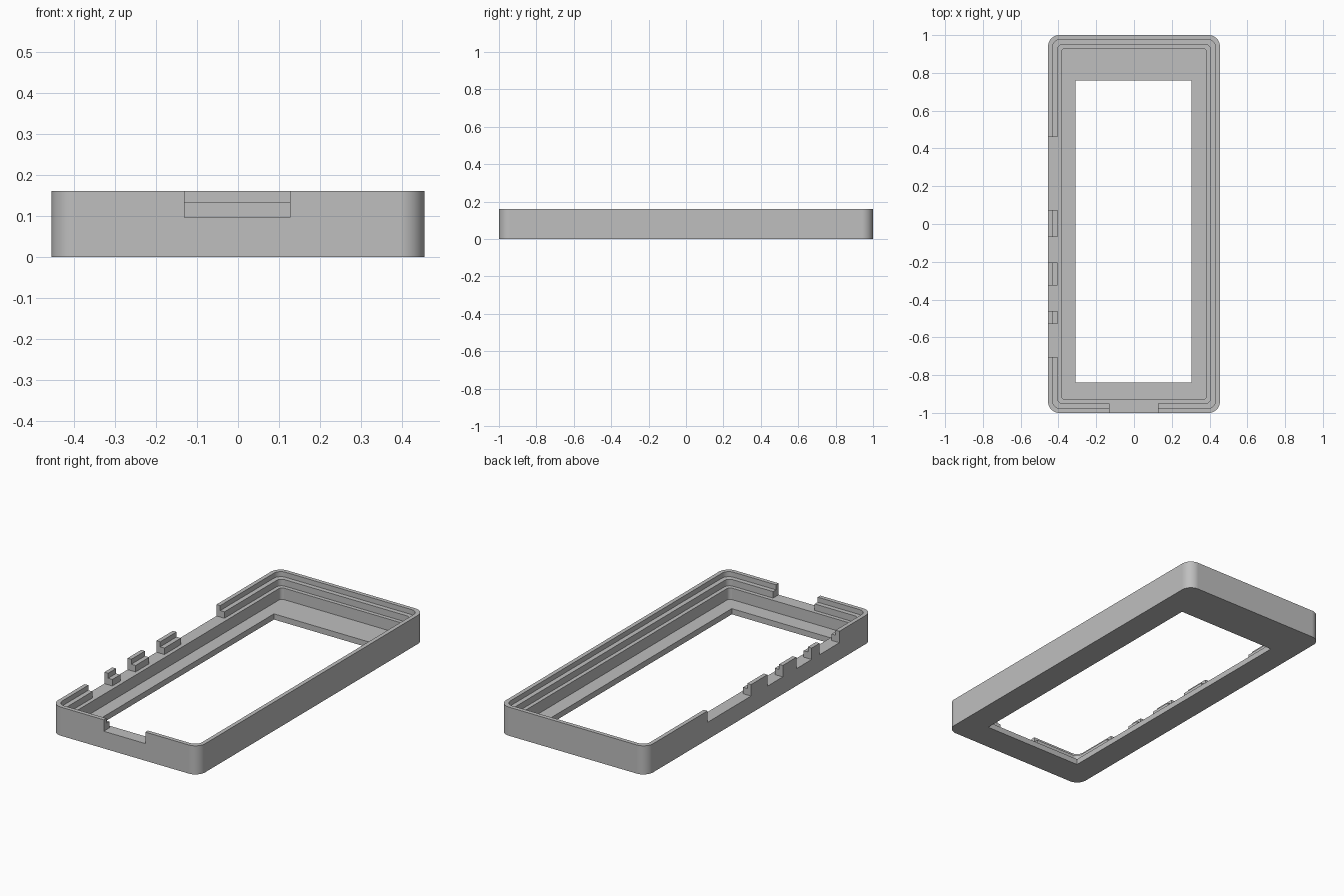
import bpy, bmesh, math

if "Cube" in bpy.data.objects:
    bpy.data.objects.remove(bpy.data.objects["Cube"], do_unlink=True)

HALF_X, HALF_Y, HEIGHT = 0.455, 1.0, 0.16
FLOOR, LOW_LEDGE, HIGH_LEDGE = 0.032, 0.096, 0.132
ABOVE = 0.3

grey = bpy.data.materials.new("plain_grey")
grey.use_nodes = True
colour = (0.52, 0.52, 0.52, 1)
grey.diffuse_color = colour
grey.node_tree.nodes["Principled BSDF"].inputs["Base Color"].default_value = colour


def prism(name, outline, z0, z1):
    """Upright solid from a closed outline."""
    bm = bmesh.new()
    base = bm.faces.new([bm.verts.new((x, y, z0)) for x, y in outline])
    top = bmesh.ops.extrude_face_region(bm, geom=[base])["geom"]
    verts = [v for v in top if isinstance(v, bmesh.types.BMVert)]
    bmesh.ops.translate(bm, verts=verts, vec=(0, 0, z1 - z0))
    bmesh.ops.recalc_face_normals(bm, faces=bm.faces[:])
    mesh = bpy.data.meshes.new(name)
    bm.to_mesh(mesh)
    bm.free()
    mesh.materials.append(grey)
    obj = bpy.data.objects.new(name, mesh)
    bpy.context.scene.collection.objects.link(obj)
    return obj


def rounded(inset, radius, steps=10):
    """Case outline moved inwards, with round corners."""
    points = []
    for quarter, (sx, sy) in enumerate([(1, 1), (-1, 1), (-1, -1), (1, -1)]):
        cx = sx * (HALF_X - inset - radius)
        cy = sy * (HALF_Y - inset - radius)
        for i in range(steps + 1):
            a = (quarter + i / steps) * math.pi / 2
            points.append((cx + radius * math.cos(a), cy + radius * math.sin(a)))
    return points


def box(x0, x1, y0, y1):
    return [(x0, y0), (x1, y0), (x1, y1), (x0, y1)]


def cut(target, outline, z0):
    """Remove everything inside the outline above z0."""
    cutter = prism("cutter", outline, z0, ABOVE)
    cutter.hide_render = True
    mod = target.modifiers.new("cut", "BOOLEAN")
    mod.operation = "DIFFERENCE"
    mod.solver = "EXACT"
    mod.object = cutter
    bpy.context.view_layer.objects.active = target
    bpy.ops.object.modifier_apply(modifier=mod.name)
    bpy.data.objects.remove(cutter, do_unlink=True)


# Outer shell
case = prism("case_frame", rounded(0, 0.06), 0, HEIGHT)

# Stepped pocket and screen opening
cut(case, rounded(0.023, 0.042), HIGH_LEDGE)
cut(case, rounded(0.049, 0.03), LOW_LEDGE)
cut(case, rounded(0.071, 0.02), FLOOR)
cut(case, box(-0.31, 0.305, -0.84, 0.76), -0.1)

# Front connector notch
cut(case, box(-0.13, 0.127, -1.1, -0.94), LOW_LEDGE)

# Side button gaps, leaving stepped posts between them
for y0, y1 in [(-0.705, -0.53), (-0.46, -0.325), (-0.205, -0.07), (0.075, 0.46)]:
    cut(case, box(-0.6, -0.395, y0, y1), LOW_LEDGE)

# Smooth round corners, crisp edges
bpy.ops.object.select_all(action="DESELECT")
case.select_set(True)
bpy.context.view_layer.objects.active = case
bpy.ops.object.shade_smooth_by_angle(angle=math.radians(30))
weighted = case.modifiers.new("flat_sides", "WEIGHTED_NORMAL")
weighted.keep_sharp = True
